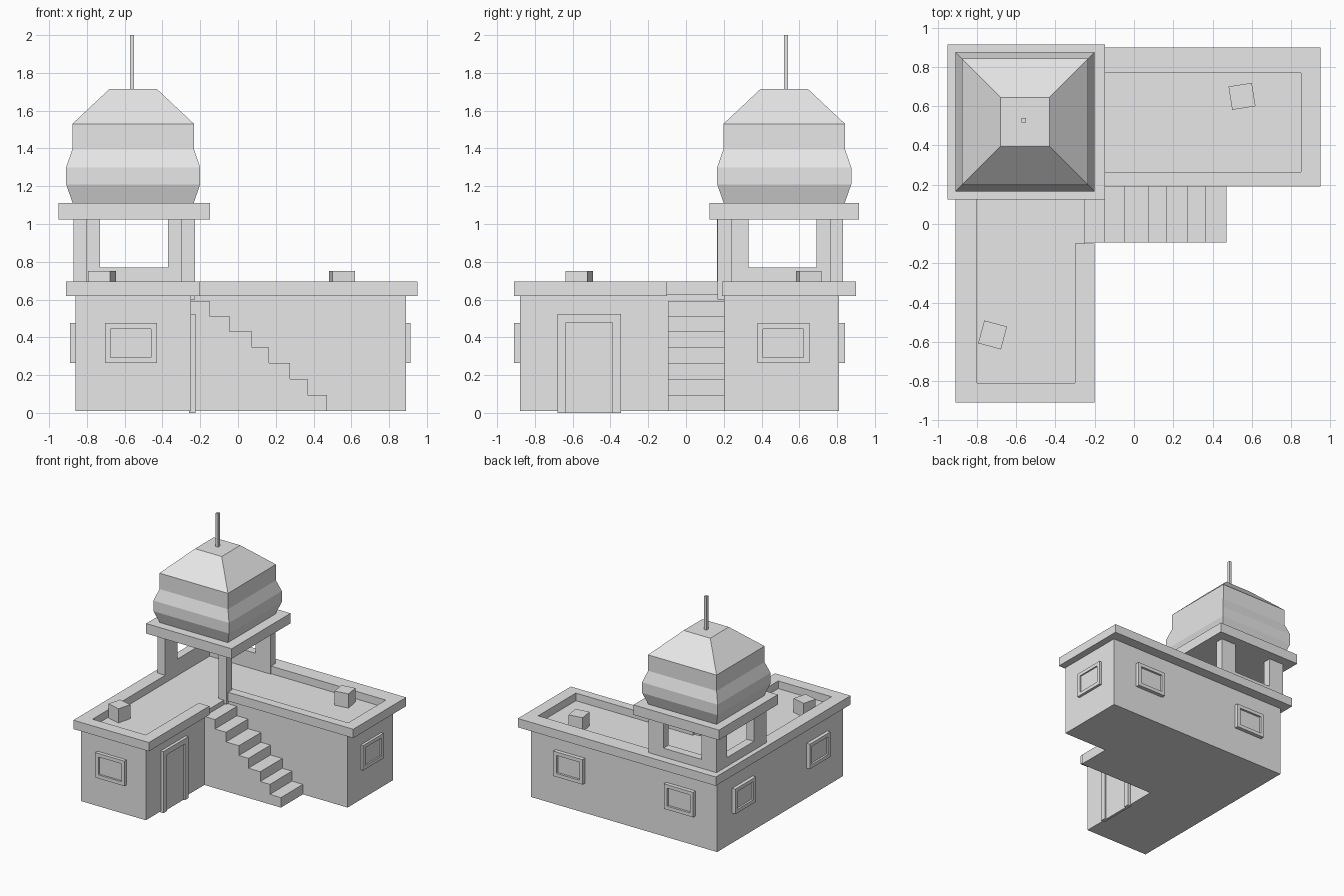
import bpy, bmesh, math
from mathutils import Matrix

if "Cube" in bpy.data.objects:
    bpy.data.objects.remove(bpy.data.objects["Cube"])

mat = bpy.data.materials.new("pale_plaster")
mat.diffuse_color = (0.8, 0.8, 0.8, 1)
mat.use_nodes = True
mat.node_tree.nodes["Principled BSDF"].inputs["Base Color"].default_value = mat.diffuse_color


def finish(name, bm):
    bmesh.ops.recalc_face_normals(bm, faces=bm.faces)
    me = bpy.data.meshes.new(name)
    bm.to_mesh(me)
    bm.free()
    me.materials.append(mat)
    ob = bpy.data.objects.new(name, me)
    bpy.context.collection.objects.link(ob)
    return ob


def add_box(bm, x0, x1, y0, y1, z0, z1):
    m = Matrix.Translation(((x0 + x1) / 2, (y0 + y1) / 2, (z0 + z1) / 2)) @ \
        Matrix.Diagonal((x1 - x0, y1 - y0, z1 - z0, 1))
    bmesh.ops.create_cube(bm, size=1, matrix=m)


def boxes(name, *dims):
    bm = bmesh.new()
    for d in dims:
        add_box(bm, *d)
    return finish(name, bm)


def extrude(name, pts, vec):
    """Extrude a planar outline along vec."""
    bm = bmesh.new()
    f = bm.faces.new([bm.verts.new(p) for p in pts])
    r = bmesh.ops.extrude_face_region(bm, geom=[f])
    bmesh.ops.translate(bm, vec=vec, verts=[v for v in r["geom"] if isinstance(v, bmesh.types.BMVert)])
    return finish(name, bm)


# L-shaped house body
walls = [(-.86, -.88), (-.25, -.88), (-.25, .2), (.89, .2), (.89, .81), (-.86, .81)]
extrude("house_walls", [(x, y, .01) for x, y in walls], (0, 0, .62))

# Roof parapet, open where the stairs arrive
rim = [(-.2, -.1), (-.2, -.91), (-.91, -.91), (-.91, .9), (.95, .9), (.95, .19), (-.25, .19),
       (-.25, .265), (.85, .265), (.85, .77), (-.8, .77), (-.8, -.81), (-.3, -.81), (-.3, -.1)]
extrude("roof_parapet", [(x, y, .62) for x, y in rim], (0, 0, .075))

# Staircase: stepped side profile
steps = [(.47, .095), (.367, .18), (.276, .263), (.165, .347), (.075, .43), (-.046, .512), (-.15, .592)]
prof = [(-.25, .01), (.47, .01)]
for i, (x, z) in enumerate(steps):
    prof += [(x, z)] if i == 0 else [(x, steps[i - 1][1]), (x, z)]
prof.append((-.25, .592))
extrude("staircase", [(x, -.095, z) for x, z in prof], (0, .295, 0))

# Roof boxes
for name, x, y, a in (("roof_box_front", -.72, -.565, -15), ("roof_box_back", .55, .65, 9)):
    ob = boxes(name, (-.06, .06, -.06, .06, .63, .75))
    ob.location = (x, y, 0)
    ob.rotation_euler.z = math.radians(a)


# Windows and door: frame bars around a recessed panel, modelled facing -y
def opening(name, x, y, angle, w, z0, z1, depth, bar, sill=True):
    h = w / 2
    parts = [(-h, -h + bar, -depth, .01, z0, z1), (h - bar, h, -depth, .01, z0, z1),
             (-h + bar, h - bar, -depth, .01, z1 - bar, z1),
             (-h + bar, h - bar, -depth * .45, .01, z0, z1 - bar)]
    if sill:
        parts.append((-h + bar, h - bar, -depth, .01, z0, z0 + bar))
    ob = boxes(name, *parts)
    ob.location = (x, y, 0)
    ob.rotation_euler.z = math.radians(angle)


for name, x, y, a, d in (("front_window", -.567, -.88, 0, .03), ("right_window", .89, .515, 90, .022),
                         ("left_window_front", -.86, -.53, -90, .03),
                         ("left_window_back", -.86, .47, -90, .03),
                         ("back_window_left", -.52, .81, 180, .033),
                         ("back_window_right", .52, .81, 180, .033)):
    opening(name, x, y, a, .275, .263, .475, d, .03)
opening("door", -.25, -.512, 90, .335, 0, .523, .025, .045, sill=False)

# Tower base: solid outer corners, low sills, slim inner post
boxes("tower_pillars",
      (-.87, -.8, .165, .33, .63, 1.03), (-.87, -.8, .69, .832, .63, 1.03),
      (-.8, -.73, .762, .832, .63, 1.03), (-.37, -.228, .762, .832, .63, 1.03),
      (-.3, -.228, .168, .242, .6, 1.03))
boxes("tower_sills", (-.87, -.8, .33, .69, .63, .77), (-.73, -.37, .762, .832, .63, .77))
boxes("tower_slab", (-.95, -.147, .125, .915, 1.025, 1.11))

# Square dome lofted through (height, half width)
bm = bmesh.new()
rings = []
for z, h in ((1.11, .32), (1.21, .355), (1.3, .355), (1.395, .322), (1.53, .322), (1.715, .125)):
    rings.append([bm.verts.new((-.555 + sx * h, .52 + sy * h, z))
                  for sx, sy in ((-1, -1), (1, -1), (1, 1), (-1, 1))])
for a, b in zip(rings, rings[1:]):
    for i in range(4):
        j = (i + 1) % 4
        bm.faces.new((a[i], a[j], b[j], b[i]))
bm.faces.new(rings[0][::-1])
bm.faces.new(rings[-1])
finish("tower_dome", bm)

# Mast
boxes("mast", (-.573, -.55, .518, .541, 1.7, 2.0))
